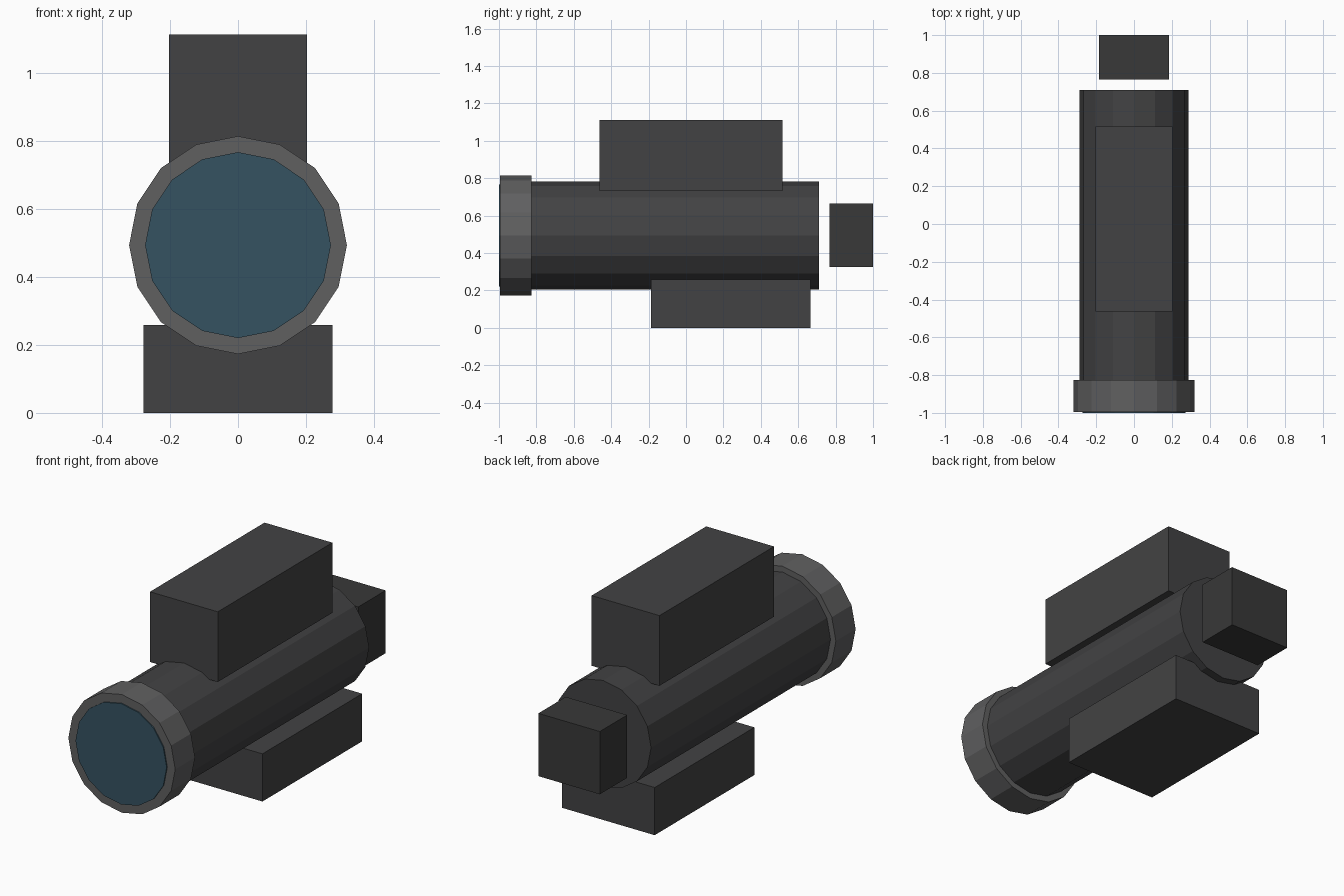
import bpy
from math import pi

if "Cube" in bpy.data.objects:
    bpy.data.objects.remove(bpy.data.objects["Cube"])

AXIS_Z = 0.493  # height of the tube's centre line


def material(name, colour):
    m = bpy.data.materials.new(name)
    m.diffuse_color = (*colour, 1)
    m.use_nodes = True
    m.node_tree.nodes["Principled BSDF"].inputs["Base Color"].default_value = m.diffuse_color
    return m


dark = material("dark_grey", (0.055, 0.055, 0.057))
darker = material("darker_grey", (0.04, 0.04, 0.04))
rim_grey = material("rim_grey", (0.115, 0.115, 0.117))
glass = material("blue_glass", (0.035, 0.085, 0.12))


def finish(name, mat):
    ob = bpy.context.object
    ob.name = name
    ob.data.materials.append(mat)
    return ob


def tube(name, radius, y0, y1, mat):
    # 16-sided flat-faced cylinder lying along y, with a vertex at the top
    bpy.ops.mesh.primitive_cylinder_add(
        vertices=16, radius=radius, depth=y1 - y0,
        location=(0, (y0 + y1) / 2, AXIS_Z), rotation=(pi / 2, 0, 0))
    return finish(name, mat)


def box(name, half_width, y0, y1, z0, z1, mat):
    bpy.ops.mesh.primitive_cube_add(
        size=1, location=(0, (y0 + y1) / 2, (z0 + z1) / 2))
    bpy.context.object.scale = (2 * half_width, y1 - y0, z1 - z0)
    bpy.ops.object.transform_apply(location=False, rotation=False, scale=True)
    return finish(name, mat)


# main tube, front rim and lens
tube("body_tube", 0.288, -0.90, 0.71, dark)
tube("front_rim", 0.32, -0.994, -0.825, rim_grey)
tube("lens", 0.273, -1.0, -0.95, glass)

# top housing, mounting base and rear eyepiece block
box("top_housing", 0.203, -0.463, 0.517, 0.732, 1.112, dark)
box("mount_base", 0.278, -0.188, 0.665, 0.0, 0.258, dark)
box("rear_block", 0.184, 0.766, 1.0, 0.324, 0.664, darker)
